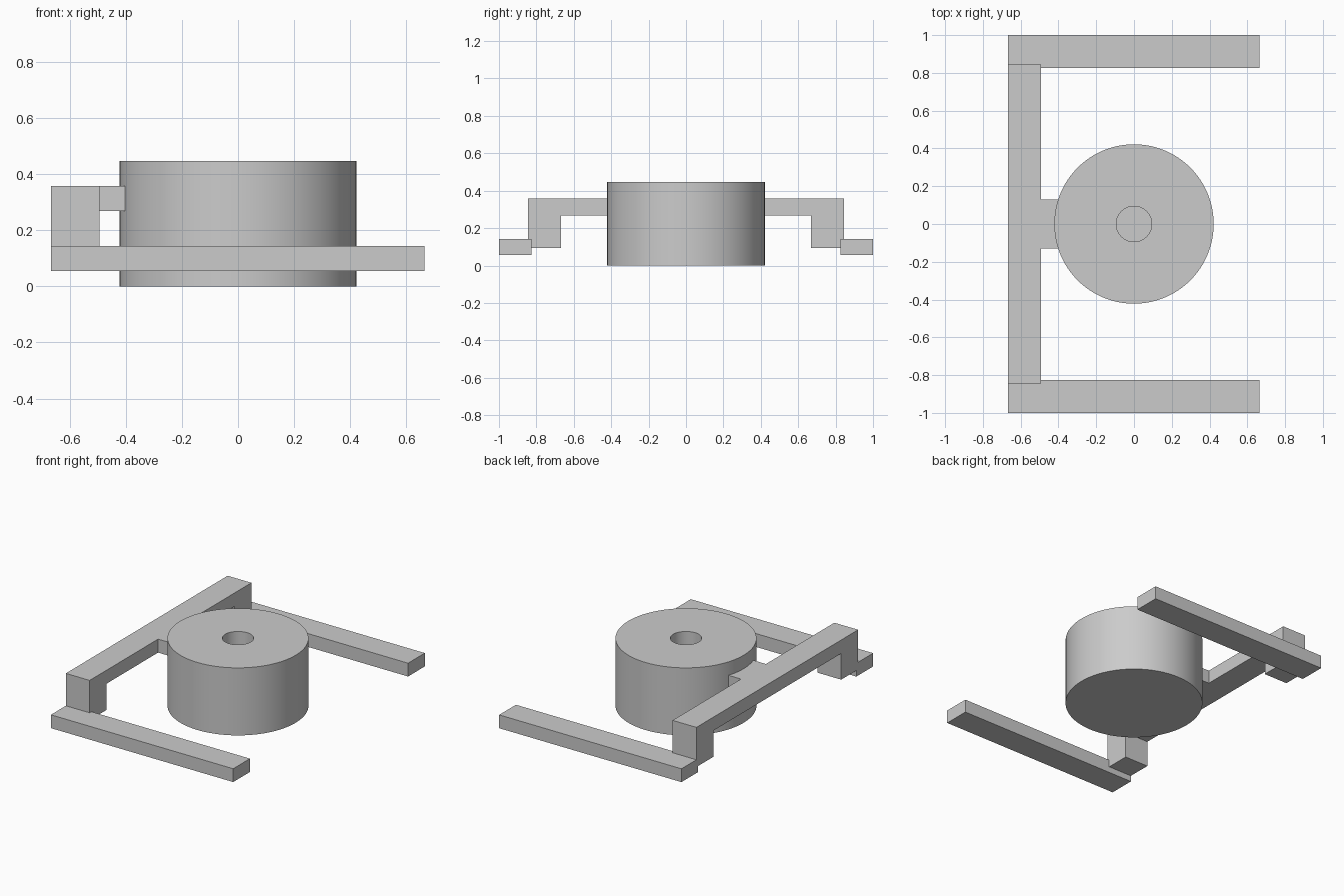
import bpy
import bmesh
import math
from mathutils import Matrix, Vector

if "Cube" in bpy.data.objects:
    bpy.data.objects.remove(bpy.data.objects["Cube"], do_unlink=True)

grey = bpy.data.materials.new("plain grey")
grey.use_nodes = True
COLOUR = (0.6, 0.6, 0.6, 1)
grey.diffuse_color = COLOUR
grey.node_tree.nodes["Principled BSDF"].inputs["Base Color"].default_value = COLOUR


def add_object(name, bm):
    mesh = bpy.data.meshes.new(name)
    bmesh.ops.recalc_face_normals(bm, faces=bm.faces)
    bm.to_mesh(mesh)
    bm.free()
    mesh.materials.append(grey)
    obj = bpy.data.objects.new(name, mesh)
    bpy.context.collection.objects.link(obj)
    return obj


def box(name, low, high):
    low, high = Vector(low), Vector(high)
    bm = bmesh.new()
    bmesh.ops.create_cube(bm, size=1, matrix=Matrix.Translation((low + high) / 2)
                          @ Matrix.Diagonal((high - low).to_4d()))
    return add_object(name, bm)


def extrude_profile(name, points, x0, x1):
    """Extrude a y-z outline along x."""
    bm = bmesh.new()
    face = bm.faces.new([bm.verts.new((x0, y, z)) for y, z in points])
    extruded = bmesh.ops.extrude_face_region(bm, geom=[face])
    moved = [v for v in extruded["geom"] if isinstance(v, bmesh.types.BMVert)]
    bmesh.ops.translate(bm, verts=moved, vec=(x1 - x0, 0, 0))
    return add_object(name, bm)


def lathe(name, profile, segments):
    """Spin an r-z profile around the vertical axis."""
    bm = bmesh.new()
    verts = [bm.verts.new((r, 0, z)) for r, z in profile]
    edges = [bm.edges.new(pair) for pair in zip(verts, verts[1:])]
    bmesh.ops.spin(bm, geom=verts + edges, cent=(0, 0, 0), axis=(0, 0, 1),
                   angle=math.tau, steps=segments, use_duplicate=False)
    bmesh.ops.remove_doubles(bm, verts=bm.verts, dist=0.0001)
    return add_object(name, bm)


LEFT_END, RIGHT_END = 0.665, -0.667
BRIDGE_INNER = -0.493
BRIDGE_LOW, BRIDGE_TOP = 0.268, 0.357

# Round body with a blind hole in its top
body = lathe("round_body", [(0, 0), (0.422, 0), (0.422, 0.446), (0.094, 0.446),
                            (0.094, 0.09), (0, 0.09)], 96)
bpy.context.view_layer.objects.active = body
body.select_set(True)
bpy.ops.object.shade_smooth_by_angle(angle=math.radians(30))

# Long side rails
for side, name in ((-1, "front_rail"), (1, "back_rail")):
    ys = sorted((side * 0.825, side))
    box(name, (RIGHT_END, ys[0], 0.055), (LEFT_END, ys[1], 0.143))

# Raised bridge with a leg at each end
half = [(0.667, BRIDGE_LOW), (0.667, 0.095), (0.844, 0.095), (0.844, BRIDGE_TOP)]
outline = half + [(-y, z) for y, z in reversed(half)]
extrude_profile("bridge", outline, RIGHT_END, BRIDGE_INNER)

# Short tab joining the bridge to the body
box("body_tab", (BRIDGE_INNER, -0.13, BRIDGE_LOW), (-0.402, 0.13, BRIDGE_TOP))
